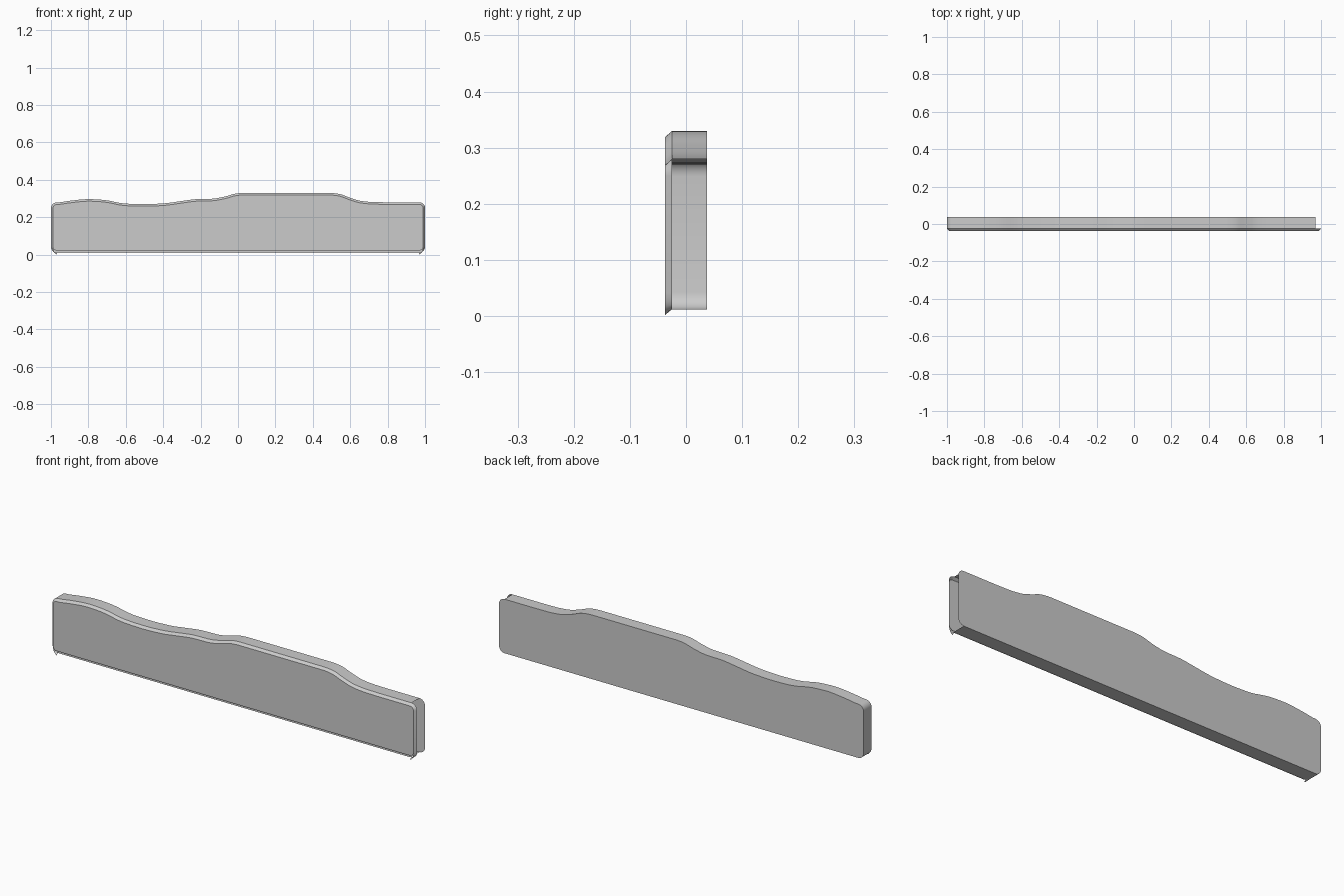
import bpy
import bmesh
from math import sin, cos, radians
from mathutils import Vector

if "Cube" in bpy.data.objects:
    bpy.data.objects.remove(bpy.data.objects["Cube"])

YF, YC, YB = -0.037, -0.025, 0.037    # front plate, chamfer edge, back plate
BOTTOM, INSET, R = 0.012, 0.011, 0.03

# wavy top edge, left to right
KEYS = [(-.97, .279), (-.9, .288), (-.8, .297), (-.72, .293), (-.6, .273), (-.5, .270),
        (-.4, .274), (-.3, .287), (-.22, .297), (-.14, .299), (-.07, .311), (-.01, .327),
        (.03, .33), (.2, .33), (.49, .33), (.54, .325), (.6, .304), (.66, .287), (.73, .281),
        (.82, .28), (.97, .28)]


def smooth_curve(keys, n=4):
    pts = [Vector(k) for k in keys]
    out = []
    for i in range(len(pts) - 1):
        a, b = pts[i], pts[i + 1]
        sa = slope(pts, i) * (b.x - a.x)
        sb = slope(pts, i + 1) * (b.x - a.x)
        for k in range(n):
            t = k / n
            z = ((2*t**3 - 3*t**2 + 1) * a.y + (t**3 - 2*t**2 + t) * sa
                 + (3*t**2 - 2*t**3) * b.y + (t**3 - t**2) * sb)
            out.append(Vector((a.x + (b.x - a.x) * t, z)))
    return out + [pts[-1]]


def slope(pts, i):
    if i in (0, len(pts) - 1):
        return 0.0
    d0 = (pts[i].y - pts[i-1].y) / (pts[i].x - pts[i-1].x)
    d1 = (pts[i+1].y - pts[i].y) / (pts[i+1].x - pts[i].x)
    return 0.0 if d0 * d1 <= 0 else 2 * d0 * d1 / (d0 + d1)


def arc(cx, cz, start, end, n=6):
    return [Vector((cx + R * cos(radians(start + (end - start) * i / n)),
                    cz + R * sin(radians(start + (end - start) * i / n)))) for i in range(n + 1)]


def finish(bm, name):
    me = bpy.data.meshes.new(name)
    bm.to_mesh(me)
    bm.free()
    ob = bpy.data.objects.new(name, me)
    bpy.context.collection.objects.link(ob)
    bpy.context.view_layer.objects.active = ob
    ob.select_set(True)
    bpy.ops.object.shade_smooth_by_angle(angle=radians(30))
    ob.select_set(False)


def plate(name, pts, y):
    bm = bmesh.new()
    f = bm.faces.new([bm.verts.new((p.x, y, p.y)) for p in pts])
    f.normal_update()
    if f.normal.y * y < 0:
        f.normal_flip()
    bmesh.ops.triangulate(bm, faces=[f])
    finish(bm, name)


def strip(name, front, yf, back, yb):
    bm = bmesh.new()
    a = [bm.verts.new((p.x, yf, p.y)) for p in front]
    b = [bm.verts.new((p.x, yb, p.y)) for p in back]
    for i in range(len(a) - 1):
        bm.faces.new((a[i], a[i+1], b[i+1], b[i]))
    finish(bm, name)


# outline runs clockwise from the bottom left corner to the bottom right
bl = arc(-.97, BOTTOM + R, 270, 180)
tl = arc(-.97, .249, 180, 90)
top = smooth_curve(KEYS)
tr = arc(.97, .25, 90, 0)
br = arc(.97, BOTTOM + R, 0, -90)
outline = bl + tl[:-1] + top + tr[1:] + br
left_and_top = bl + tl[:-1] + top

# front edge of the chamfer: inset outline, flaring down at both bottom corners
inner = []
for i, p in enumerate(outline):
    d = outline[min(i + 1, len(outline) - 1)] - outline[max(i - 1, 0)]
    n = Vector((d.y, -d.x)).normalized()
    inner.append(p + n * INSET)
flared = [p.copy() for p in inner]
m = len(bl)
for i in range(m):
    t = 1 - i / (m - 1)
    for k in (i, len(outline) - 1 - i):
        flared[k].y = outline[k].y - .010 * t
face = [Vector((p.x, max(p.y, BOTTOM + .003))) for p in inner]

# panels
plate("back_panel", outline, YB)
plate("front_panel", face, YF)

# chamfered front rim, and the shell wall with its right end left open
strip("front_chamfer", flared, YF, outline, YC)
strip("top_and_left_wall", left_and_top, YC, left_and_top, YB)

# flat underside
base = [Vector((.97, BOTTOM)), Vector((-.97, BOTTOM))]
lip = [Vector((.97, BOTTOM + .003)), Vector((-.97, BOTTOM + .003))]
strip("underside", base, YC, base, YB)
strip("underside_lip", lip, YF, base, YC)
